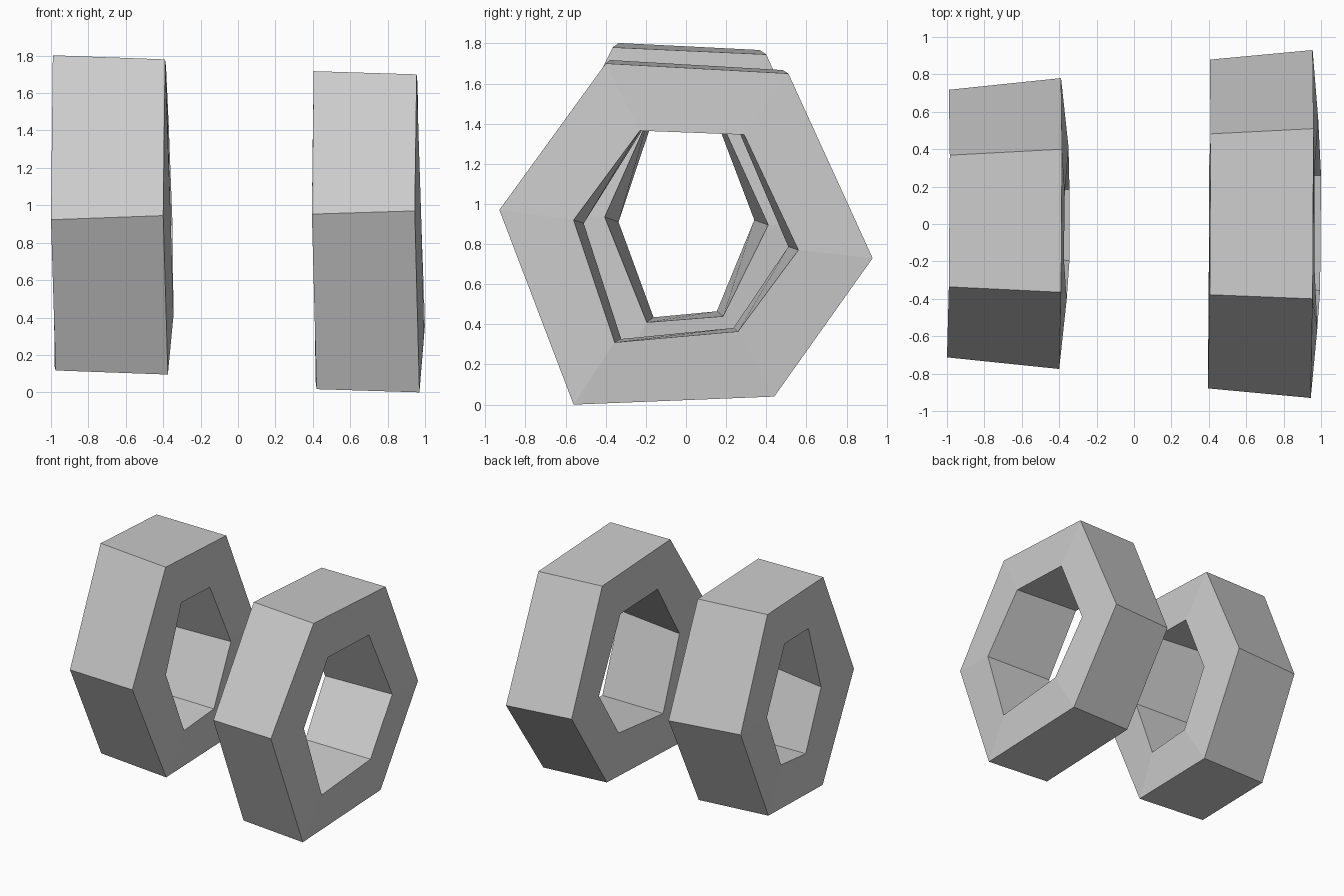
import bpy
import bmesh

cube = bpy.data.objects.get("Cube")
if cube:
    bpy.data.objects.remove(cube, do_unlink=True)

# One plain grey for both rings
grey = bpy.data.materials.new("light_grey")
grey.use_nodes = True
colour = (0.6, 0.6, 0.6, 1.0)
grey.diffuse_color = colour
grey.node_tree.nodes["Principled BSDF"].inputs["Base Color"].default_value = colour


def far_loop(loop, thickness, narrowing, lift):
    """Copy a loop to the other side of the ring, narrower and slightly lifted."""
    result = []
    for index, (x, y, z) in enumerate(loop):
        shift = -lift if index == 0 else lift
        result.append((x - thickness, y * narrowing, z + shift))
    return result


def hex_ring(name, rim, hole, rim_far, hole_far):
    """Bridge four six-sided loops into a closed ring."""
    bm = bmesh.new()
    loops = [rim, far_loop(rim, *rim_far), far_loop(hole, *hole_far), hole]
    rows = [[bm.verts.new(point) for point in loop] for loop in loops]
    count = len(rim)
    for row, current in enumerate(rows):
        following = rows[(row + 1) % len(rows)]
        for i in range(count):
            j = (i + 1) % count
            bm.faces.new((current[i], current[j], following[j], following[i]))
    bmesh.ops.recalc_face_normals(bm, faces=bm.faces)
    mesh = bpy.data.meshes.new(name)
    bm.to_mesh(mesh)
    bm.free()
    mesh.materials.append(grey)
    ring = bpy.data.objects.new(name, mesh)
    bpy.context.scene.collection.objects.link(ring)
    return ring


# Loops run: front corner, top front, top back, back corner, bottom back, bottom front
hex_ring(
    "left_ring",
    rim=[(.945, -.93, .97), (.955, -.40, 1.70), (.96, .51, 1.65),
         (.955, .93, .73), (.965, .44, .04), (.97, -.56, 0)],
    hole=[(.98, -.56, .92), (.965, -.23, 1.365), (.965, .29, 1.345),
          (.985, .56, .77), (1, .26, .365), (.995, -.355, .31)],
    rim_far=(.55, .945, .017),
    hole_far=(.565, .91, .017),
)

hex_ring(
    "right_ring",
    rim=[(-.40, -.775, .945), (-.39, -.365, 1.78), (-.385, .40, 1.745),
         (-.39, .78, .91), (-.38, .38, .115), (-.375, -.38, .095)],
    hole=[(-.36, -.405, .935), (-.375, -.185, 1.43), (-.37, .17, 1.42),
          (-.35, .41, .895), (-.345, .185, .44), (-.345, -.195, .41)],
    rim_far=(.60, .92, .022),
    hole_far=(.61, .83, .025),
)
